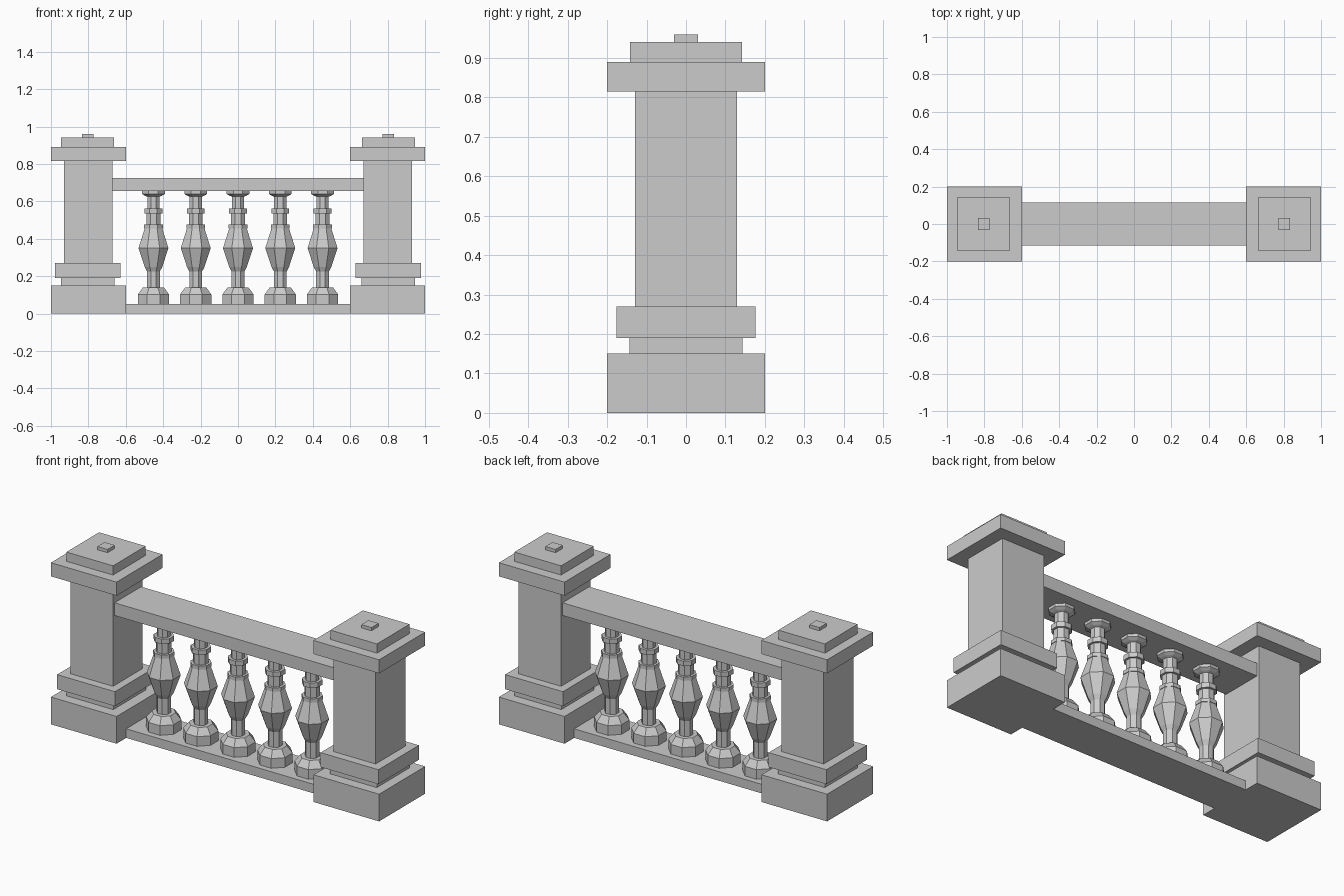
import bpy, bmesh, math

if "Cube" in bpy.data.objects:
    bpy.data.objects.remove(bpy.data.objects["Cube"])


def box(bm, cx, hx, hy, z0, z1):
    verts = bmesh.ops.create_cube(bm, size=1)["verts"]
    for v in verts:
        v.co.x = cx + v.co.x * 2 * hx
        v.co.y *= 2 * hy
        v.co.z = z0 + (v.co.z + 0.5) * (z1 - z0)


def finish(name, bm):
    bmesh.ops.recalc_face_normals(bm, faces=bm.faces)
    mesh = bpy.data.meshes.new(name)
    bm.to_mesh(mesh)
    bm.free()
    obj = bpy.data.objects.new(name, mesh)
    bpy.context.collection.objects.link(obj)
    return obj


# Stacked square tiers of a post: half width, bottom, top, centre distance
TIERS = [
    (0.200, 0.000, 0.150, 0.800),   # plinth
    (0.143, 0.150, 0.190, 0.803),   # recessed neck
    (0.176, 0.190, 0.270, 0.803),   # base moulding
    (0.129, 0.270, 0.815, 0.800),   # shaft
    (0.200, 0.815, 0.890, 0.800),   # cap
    (0.142, 0.890, 0.941, 0.804),   # upper cap
    (0.031, 0.941, 0.959, 0.804),   # knob
]
for side, name in ((-1, "left_post"), (1, "right_post")):
    bm = bmesh.new()
    for half, z0, z1, dist in TIERS:
        box(bm, side * dist, half, half, z0, z1)
    finish(name, bm)

# Handrail and bottom rail between the posts
for name, hx, z0, z1 in (("handrail", 0.672, 0.655, 0.725),
                         ("bottom_rail", 0.60, 0.0, 0.05)):
    bm = bmesh.new()
    box(bm, 0, hx, 0.116, z0, z1)
    finish(name, bm)

# Turned baluster profile: flat-to-centre radius, height
PROFILE = [
    (0.083, 0.050), (0.083, 0.103), (0.056, 0.140), (0.034, 0.140),
    (0.034, 0.225), (0.047, 0.250), (0.080, 0.350), (0.047, 0.455),
    (0.050, 0.455), (0.050, 0.475), (0.037, 0.475), (0.037, 0.535),
    (0.048, 0.535), (0.048, 0.562), (0.033, 0.562), (0.033, 0.625),
    (0.045, 0.630), (0.061, 0.640), (0.061, 0.656),
]
SIDES = 8


def baluster(name, x):
    bm = bmesh.new()
    rings = []
    for apothem, z in PROFILE:
        r = apothem / math.cos(math.pi / SIDES)
        angles = [(i + 0.5) * math.tau / SIDES for i in range(SIDES)]
        rings.append([bm.verts.new((r * math.cos(a), r * math.sin(a), z)) for a in angles])
    for low, high in zip(rings, rings[1:]):
        for i in range(SIDES):
            j = (i + 1) % SIDES
            bm.faces.new((low[i], low[j], high[j], high[i]))
    bm.faces.new(rings[0][::-1])
    bm.faces.new(rings[-1])
    finish(name, bm).location.x = x


# Row of five balusters
for n in range(5):
    baluster(f"baluster_{n + 1}", (n - 2) * 0.226)
